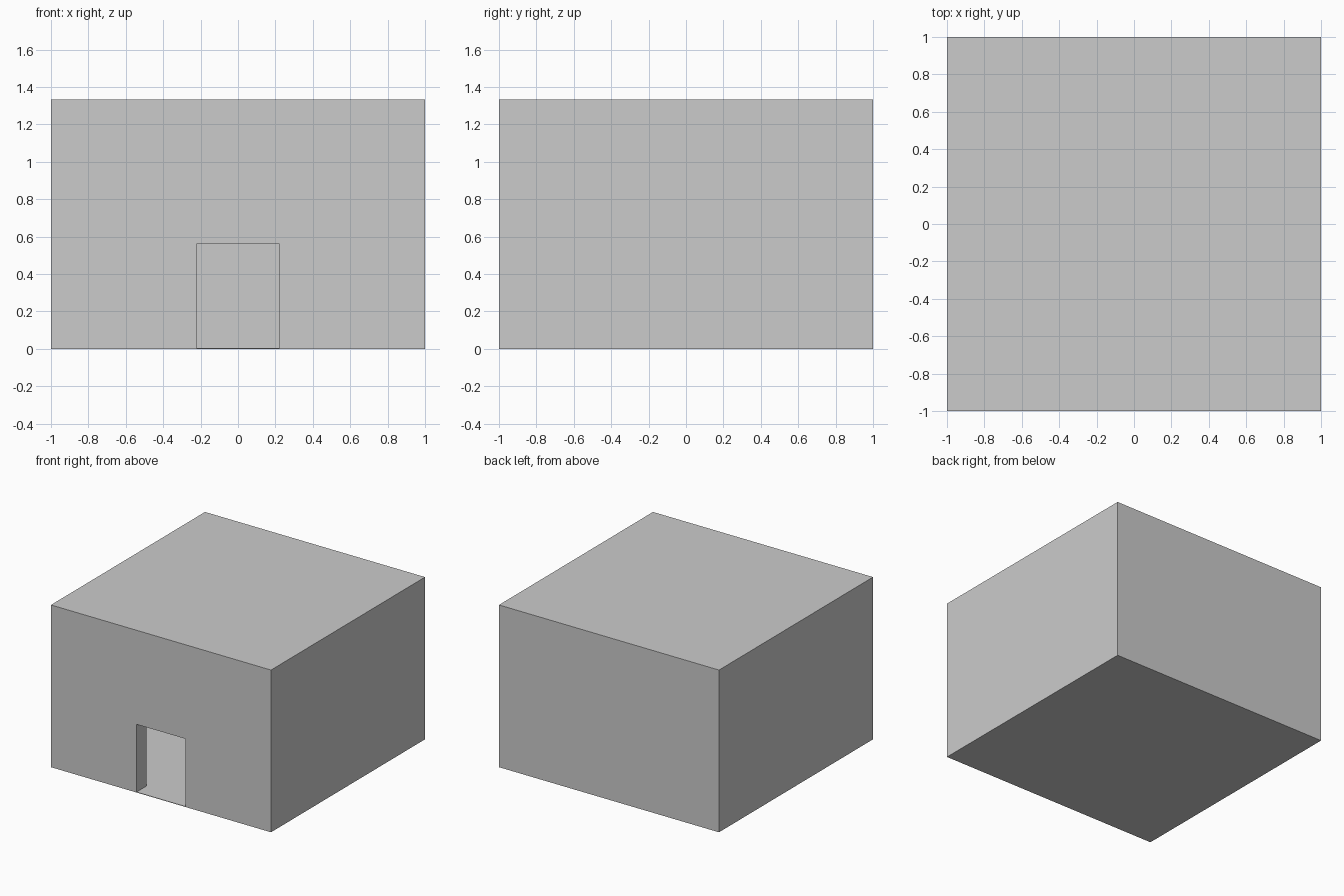
import bpy

if "Cube" in bpy.data.objects:
    bpy.data.objects.remove(bpy.data.objects["Cube"])

HEIGHT = 1.333   # overall height
WALL = 0.13      # wall and roof thickness
FLOOR = 0.004    # very thin floor sheet


def box(name, lo, hi):
    """Axis-aligned box between two corners."""
    bpy.ops.mesh.primitive_cube_add(size=1)
    ob = bpy.context.object
    ob.name = name
    ob.location = [(a + b) / 2 for a, b in zip(lo, hi)]
    ob.scale = [b - a for a, b in zip(lo, hi)]
    bpy.ops.object.transform_apply(location=True, rotation=False, scale=True)
    return ob


def cut(target, cutter):
    """Subtract a cutter, apply, then remove it."""
    cutter.hide_render = True
    mod = target.modifiers.new("cut", 'BOOLEAN')
    mod.operation = 'DIFFERENCE'
    mod.solver = 'EXACT'
    mod.object = cutter
    bpy.context.view_layer.objects.active = target
    bpy.ops.object.modifier_apply(modifier=mod.name)
    bpy.data.objects.remove(cutter)


# Outer block of the house
house = box("house_shell", (-1, -1, 0), (1, 1, HEIGHT))

# Hollow room inside
inner = 1 - WALL
cut(house, box("room_cutter", (-inner, -inner, FLOOR),
               (inner, inner, HEIGHT - WALL)))

# Doorway through the front wall
cut(house, box("door_cutter", (-0.222, -1.1, FLOOR),
               (0.222, -inner + 0.1, 0.56)))
